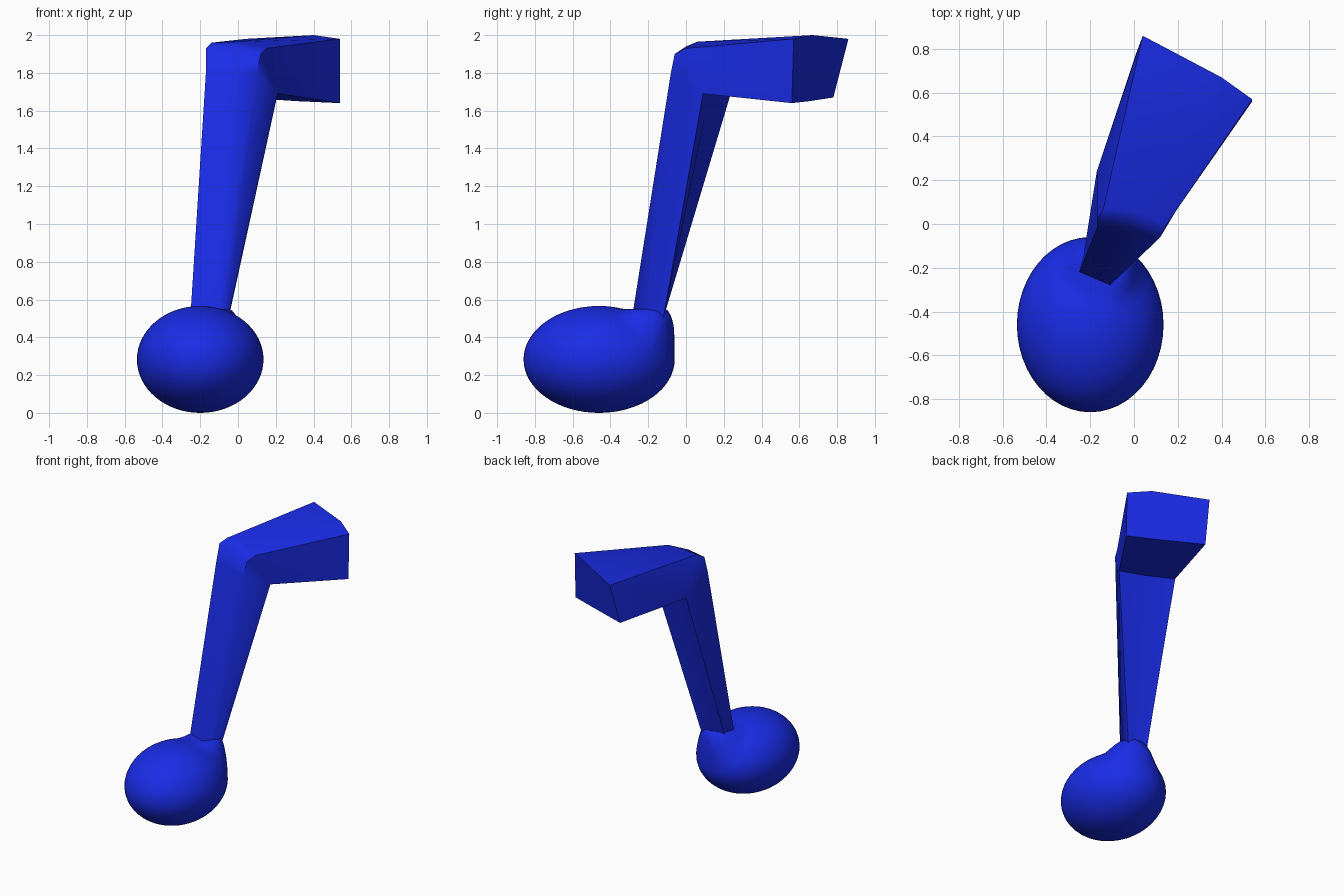
import bpy, bmesh, math
from mathutils import Vector

if "Cube" in bpy.data.objects:
    bpy.data.objects.remove(bpy.data.objects["Cube"])

blue = bpy.data.materials.new("blue")
blue.diffuse_color = (0.01, 0.025, 0.8, 1)
blue.use_nodes = True
blue.node_tree.nodes["Principled BSDF"].inputs["Base Color"].default_value = blue.diffuse_color


def finish(bm, name, angle):
    bmesh.ops.recalc_face_normals(bm, faces=bm.faces)
    me = bpy.data.meshes.new(name)
    bm.to_mesh(me)
    bm.free()
    ob = bpy.data.objects.new(name, me)
    bpy.context.collection.objects.link(ob)
    me.materials.append(blue)
    bpy.ops.object.select_all(action='DESELECT')
    ob.select_set(True)
    bpy.context.view_layer.objects.active = ob
    bpy.ops.object.shade_smooth_by_angle(angle=math.radians(angle))
    return ob


# Note head: ellipsoid whose surface is drawn up into the stem foot
bm = bmesh.new()
bmesh.ops.create_uvsphere(bm, u_segments=48, v_segments=32, radius=1)
foot = Vector((-0.14, -0.2))
for v in bm.verts:
    v.co = Vector((-0.2 + 0.335 * v.co.x, -0.46 + 0.4 * v.co.y, 0.283 + 0.283 * v.co.z))
    if v.co.z > 0.283:
        d = (v.co.xy - foot).length
        w = min(1, max(0, (0.2 - d) / 0.11))
        w = w * w * (3 - 2 * w)
        v.co.z += (0.55 - v.co.z) * w
finish(bm, "note_head", 80)

# Stem and flag: one six-sided section lofted up the stem and round the bend.
# Order: front-left, front-middle, front-right, back-right, back-middle, back-left
rings = [
    [(-.25, -.22, .54), (-.11, -.28, .54), (-.05, -.20, .52),
     (-.05, -.12, .50), (-.12, -.12, .50), (-.23, -.14, .52)],
    [(-.17, -.02, 1.80), (-.03, -.05, 1.80), (.10, -.08, 1.80),
     (.21, .09, 1.69), (.01, .13, 1.71), (-.17, .24, 1.70)],
    [(-.17, .02, 1.93), (-.02, .00, 1.94), (.12, -.06, 1.90),
     (.21, .09, 1.69), (.01, .13, 1.71), (-.17, .24, 1.70)],
    [(-.14, .07, 1.96), (.00, .06, 1.965), (.15, .00, 1.93),
     (.21, .09, 1.69), (.01, .13, 1.71), (-.17, .24, 1.70)],
    [(.04, .86, 1.98), (.40, .67, 2.00), (.54, .57, 1.98),
     (.54, .56, 1.64), (.32, .65, 1.65), (.01, .78, 1.67)],
]
bm = bmesh.new()
loops = [[bm.verts.new(p) for p in r] for r in rings]
for a, b in zip(loops, loops[1:]):
    for i in range(6):
        j = (i + 1) % 6
        bm.faces.new((a[i], a[j], b[j], b[i]))
bm.faces.new(loops[0])
bm.faces.new(loops[-1])
bmesh.ops.remove_doubles(bm, verts=bm.verts, dist=0.0005)
finish(bm, "stem_and_flag", 62)
